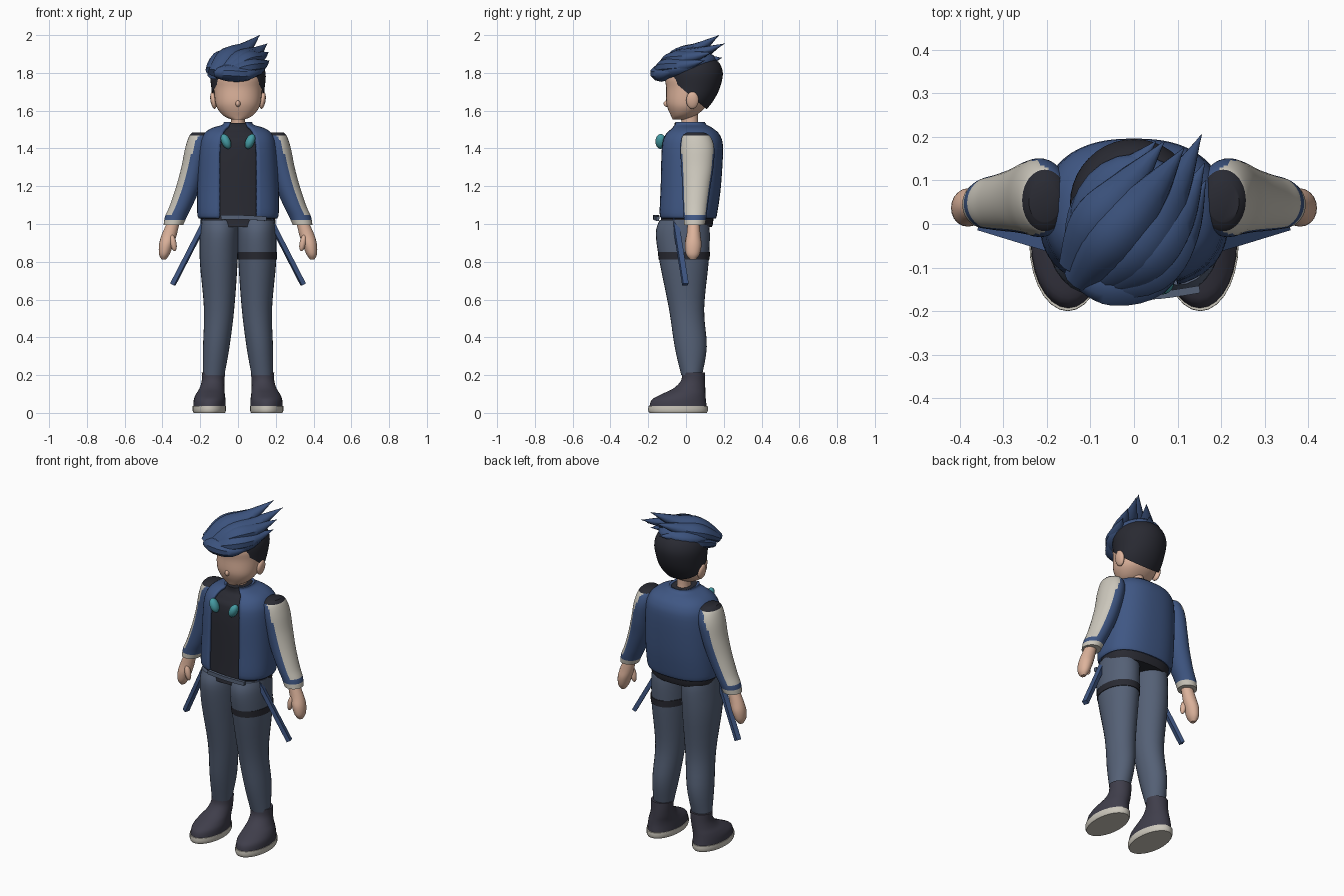
import bpy, bmesh
from math import sin, cos, pi, asin, radians, copysign
from mathutils import Vector, Matrix

if "Cube" in bpy.data.objects:
    bpy.data.objects.remove(bpy.data.objects["Cube"], do_unlink=True)


def material(name, rgb):
    m = bpy.data.materials.new(name)
    m.use_nodes = True
    m.diffuse_color = (*rgb, 1)
    m.node_tree.nodes["Principled BSDF"].inputs["Base Color"].default_value = (*rgb, 1)
    return m


BLUE = material("jacket blue", (.05, .095, .23))
HAIR = material("hair blue", (.044, .085, .205))
SLATE = material("trouser slate", (.09, .118, .18))
DARK = material("charcoal cloth", (.022, .023, .032))
SHOE = material("shoe grey", (.05, .048, .07))
SKIN = material("skin", (.72, .45, .33))
CREAM = material("cream", (.6, .57, .5))
TEAL = material("teal", (.06, .33, .37))


def finish(name, bm, mats, rule=None):
    """Turn a bmesh into a smooth-shaded object, coloured by an optional rule."""
    bm.normal_update()
    if rule:
        for f in bm.faces:
            f.material_index = rule(f.calc_center_median(), f.normal)
    mesh = bpy.data.meshes.new(name)
    bm.to_mesh(mesh)
    bm.free()
    for m in mats:
        mesh.materials.append(m)
    ob = bpy.data.objects.new(name, mesh)
    bpy.context.collection.objects.link(ob)
    bpy.context.view_layer.objects.active = ob
    ob.select_set(True)
    bpy.ops.object.shade_smooth_by_angle(angle=radians(42))
    ob.select_set(False)
    return ob


def refine(rows, steps):
    """Catmull-Rom interpolation of rows of numbers."""
    out = []
    for i in range(len(rows) - 1):
        quad = [rows[max(i - 1, 0)], rows[i], rows[i + 1], rows[min(i + 2, len(rows) - 1)]]
        for k in range(steps):
            t = k / steps
            out.append([b + t * (c - a) / 2 + t * t * (a - 2.5 * b + 2 * c - d / 2)
                        + t ** 3 * (1.5 * (b - c) + (d - a) / 2)
                        for a, b, c, d in zip(*quad)])
    return out + [list(rows[-1])]


def skin_rings(bm, rings, closed=True):
    """Bridge rings of points; cap the ends of closed ones."""
    vs = [[bm.verts.new(p) for p in r] for r in rings]
    n = len(vs[0])
    for a, b in zip(vs, vs[1:]):
        for i in range(n if closed else n - 1):
            j = (i + 1) % n
            bm.faces.new((a[i], a[j], b[j], b[i]))
    if closed:
        bm.faces.new(vs[0][::-1])
        bm.faces.new(vs[-1])


def power(v, p):
    return copysign(abs(v) ** p, v)


def loft_mesh(rows, s=1, seg=28, p=1, steps=4):
    """Rows are (cx, cy, z, rx, ry) plus an optional front opening half-width."""
    bm = bmesh.new()
    rings = []
    gap = len(rows[0]) > 5
    for r in refine(sorted(rows, key=lambda r: r[2]), steps):
        cx, cy, z, rx, ry = r[:5]
        t0 = asin((r[5] / rx) ** (1 / p)) if gap else 0
        ring = []
        for i in range(seg + (1 if gap else 0)):
            t = t0 + (2 * pi - 2 * t0) * i / seg
            ring.append((s * cx + rx * power(sin(t), p), cy - ry * power(cos(t), p), z))
        rings.append(ring)
    skin_rings(bm, rings, not gap)
    return bm


def loft(name, rows, mat, **kw):
    return finish(name, loft_mesh(rows, **kw), [mat])


def tube(name, rows, mat, seg=10, steps=5):
    """Rows are (x, y, z, half-width, half-height) along a path."""
    rows = refine(rows, steps)
    bm = bmesh.new()
    rings = []
    for i, r in enumerate(rows):
        d = Vector(rows[min(i + 1, len(rows) - 1)][:3]) - Vector(rows[max(i - 1, 0)][:3])
        side = d.cross(Vector((0, 0, 1))).normalized()
        up = side.cross(d).normalized()
        w, h = max(r[3], .001), max(r[4], .001)
        angles = [2 * pi * (k + .5) / seg for k in range(seg)]
        rings.append([Vector(r[:3]) + side * w * cos(a) + up * h * sin(a) for a in angles])
    skin_rings(bm, rings)
    bmesh.ops.recalc_face_normals(bm, faces=bm.faces)
    return finish(name, bm, [mat])


def ball(name, at, size, mat, rot=(0, "Y")):
    bm = bmesh.new()
    m = Matrix.Translation(at) @ Matrix.Rotation(rot[0], 4, rot[1]) @ Matrix.Diagonal((*size, 1))
    bmesh.ops.create_uvsphere(bm, u_segments=24, v_segments=14, radius=1, matrix=m)
    return finish(name, bm, [mat])


# Jacket shell, open at the front, over the shirt
jacket = loft("jacket", [
    (0, .008, 1.03, .208, .15, .1), (0, .008, 1.06, .216, .158, .1), (0, .02, 1.2, .215, .165, .1),
    (0, .028, 1.4, .205, .168, .098), (0, .03, 1.47, .185, .15, .085),
    (0, .03, 1.505, .145, .115, .07), (0, .02, 1.525, .085, .09, .05),
    (0, .016, 1.54, .075, .084, .045)], BLUE, seg=48, p=.82)
shell = jacket.modifiers.new("thickness", 'SOLIDIFY')
shell.thickness = .014
loft("shirt", [
    (0, 0, .985, .188, .138), (0, .008, 1.05, .198, .14), (0, .028, 1.4, .185, .15),
    (0, .03, 1.47, .155, .125), (0, .025, 1.505, .1, .09), (0, .014, 1.535, .062, .075)],
    DARK, seg=40, p=.82)
tube("belt", [(-.09, -.15, 1.035, .012, .016), (.03, -.165, 1.035, .012, .016),
              (.15, -.15, 1.028, .012, .016)], SLATE, seg=4)

for s, side in ((1, "left"), (-1, "right")):
    # Trouser legs
    leg = [(.128, .03, .2, .056, .055), (.115, .025, .35, .07, .085), (.1, .003, .55, .08, .093),
           (.102, -.01, .8, .1, .13), (.1, -.017, .95, .102, .143), (.1, -.012, 1.02, .098, .128)]
    loft(side + "_trouser_leg", leg, SLATE, s=s)

    # Shoes with pale soles
    loft(side + "_shoe", [
        (.151, -.042, .03, .086, .152), (.15, -.038, .07, .084, .143), (.146, -.012, .1, .076, .115),
        (.138, .018, .13, .066, .084), (.132, .037, .17, .06, .064), (.13, .04, .215, .062, .06)],
        SHOE, s=s)
    loft(side + "_sole", [(.152, -.042, 0, .083, .152), (.152, -.042, .012, .088, .158),
                          (.152, -.042, .036, .088, .157)], CREAM, s=s, steps=2)

    # Sleeves: cream outer panel and hem, dark shoulder patch
    def sleeve_rule(c, n, s=s):
        if c.z > 1.468:
            return 2
        if c.z < 1.02:
            return 1
        return 1 if c.z > 1.052 and n.x * s + max(n.z, 0) > .55 else 0

    finish(side + "_sleeve", loft_mesh([
        (.205, .05, 1.485, .036, .045), (.205, .055, 1.462, .055, .075), (.214, .06, 1.4, .066, .09),
        (.235, .06, 1.3, .065, .085), (.262, .055, 1.2, .065, .075), (.3, .05, 1.1, .06, .066),
        (.328, .048, 1.04, .058, .06), (.342, .045, .995, .052, .055)], s=s, seg=40, steps=6),
        [BLUE, CREAM, DARK], sleeve_rule)

    # Hands
    loft(side + "_hand", [
        (.345, .04, 1.0, .034, .032), (.365, .04, .94, .04, .037), (.38, .038, .89, .038, .044),
        (.39, .036, .84, .028, .036), (.393, .036, .813, .012, .016)], SKIN, s=s, seg=20)
    ball(side + "_thumb", (s * .343, .012, .9), (.017, .018, .045), SKIN, (s * .2, "Y"))

    # Hanging straps, headset pads and ears
    tube(side + "_hanging_strap", [(s * .165, -.058, 1.03, .021, .017),
                                   (s * .345, -.003, .68, .021, .017)], BLUE, seg=4)
    ball(side + "_headset_pad", (s * .064, -.134, 1.437), (.024, .028, .042), TEAL, (s * .42, "Y"))
    ball(side + "_ear", (s * .13, .034, 1.655), (.016, .033, .046), SKIN, (s * .15, "Y"))

# Thigh band on the left leg
loft("thigh_band", [(.102, -.01, .813, .104, .135), (.102, -.011, .852, .105, .138)],
     DARK, steps=1)

# Neck, head and nose
loft("neck", [(0, .025, 1.48, .04, .048), (0, .02, 1.54, .036, .044), (0, .015, 1.61, .04, .05)], SKIN)
loft("head", [
    (0, -.035, 1.553, .034, .036), (0, -.016, 1.572, .075, .063), (0, 0, 1.61, .108, .096),
    (0, .008, 1.65, .121, .113), (0, .028, 1.72, .128, .133), (0, .03, 1.78, .128, .14),
    (0, .03, 1.84, .1, .11)], SKIN, seg=36, p=.94)
ball("nose", (0, -.1, 1.637), (.013, .019, .017), SKIN)

# Dark cropped hair, trimmed along a line falling towards the nape
bm = loft_mesh([
    (0, .012, 1.59, .098, .083), (0, .028, 1.65, .13, .115), (0, .042, 1.72, .141, .137),
    (0, .046, 1.8, .146, .149), (0, .045, 1.86, .12, .125), (0, .045, 1.89, .06, .07)], seg=40)
bmesh.ops.bisect_plane(bm, geom=bm.verts[:] + bm.edges[:] + bm.faces[:],
                       plane_co=(0, -.09, 1.775), plane_no=(0, .84, 1), clear_inner=True)
finish("cropped_hair", bm, [DARK])

# Swept hair: a tilted cap with tapering locks
ball("hair_cap", (0, 0, 1.835), (.148, .165, .066), HAIR, (.24, "X"))
LOCKS = [
    ((-.13, -.13, 1.8), (-.06, -.04, 1.885), (.03, .06, 1.925), (.115, .175, 2.0)),
    ((-.1, -.13, 1.79), (0, -.06, 1.87), (.08, .06, 1.9), (.155, .205, 1.955)),
    ((-.08, -.14, 1.79), (.04, -.1, 1.83), (.11, -.01, 1.84), (.165, .1, 1.865)),
    ((-.14, -.1, 1.81), (-.09, 0, 1.87), (-.02, .08, 1.9), (.07, .19, 1.95)),
    ((-.13, -.07, 1.79), (-.09, .03, 1.83), (-.03, .1, 1.86), (.05, .19, 1.88)),
    ((-.12, -.12, 1.8), (-.05, -.13, 1.8), (.05, -.12, 1.795), (.14, -.04, 1.82)),
    ((-.06, -.13, 1.81), (.03, -.07, 1.865), (.1, .02, 1.88), (.162, .14, 1.91)),
]
GIRTH = [(.035, .025), (.06, .045), (.045, .035), (0, 0)]
for i, path in enumerate(LOCKS):
    tube("hair_lock_%d" % (i + 1), [(*p, *g) for p, g in zip(path, GIRTH)], HAIR)
